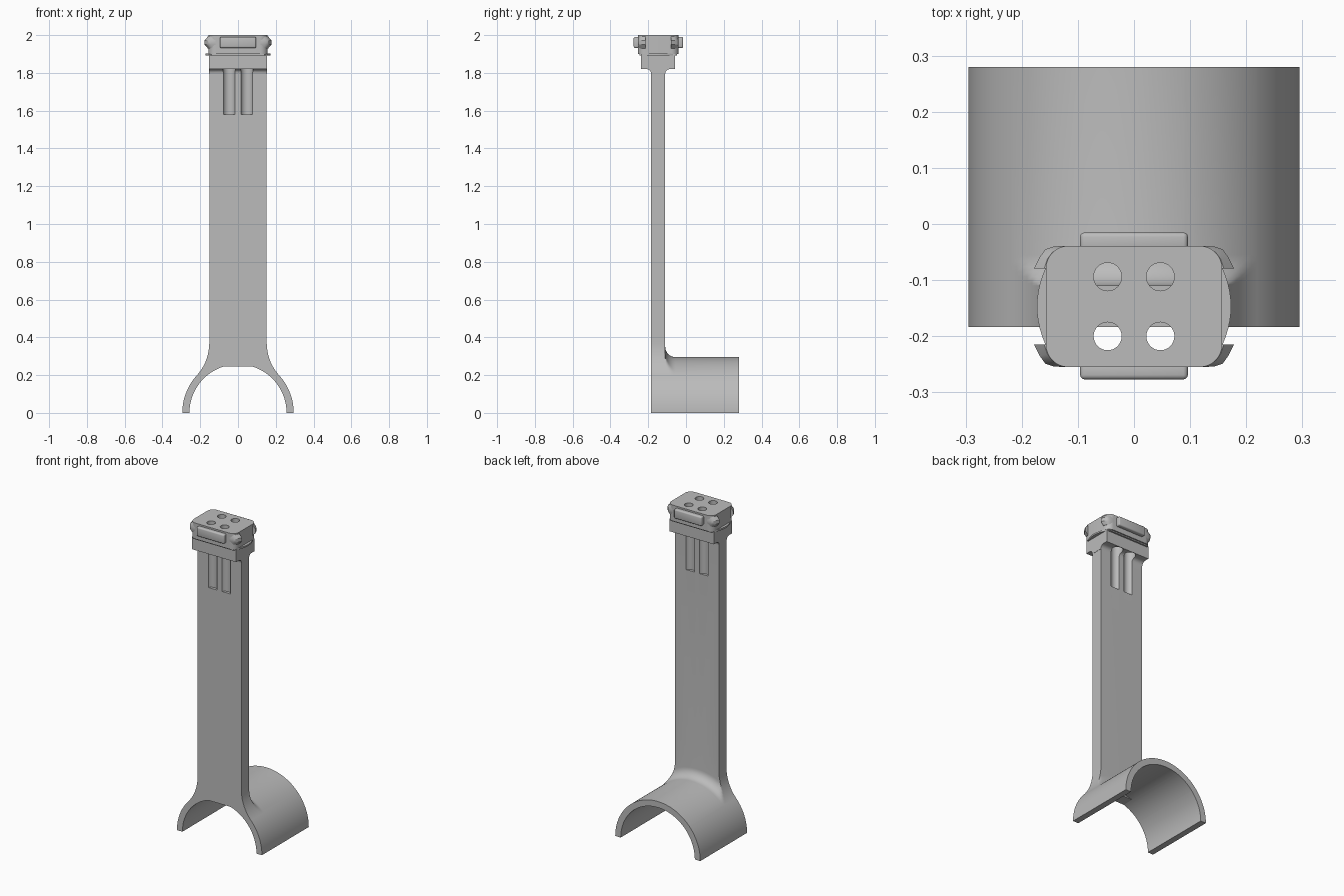
import bpy, bmesh
from math import sin, cos, radians, degrees, atan2, sqrt, pi

cube = bpy.data.objects.get("Cube")
if cube:
    bpy.data.objects.remove(cube, do_unlink=True)

grey = bpy.data.materials.new("plain grey")
grey.use_nodes = True
colour = (0.5, 0.5, 0.5, 1)
grey.diffuse_color = colour
grey.node_tree.nodes["Principled BSDF"].inputs["Base Color"].default_value = colour


def loft(name, rings, bevel=0):
    """Skin a row of equal closed rings and cap both ends."""
    bm = bmesh.new()
    rows = [[bm.verts.new(p) for p in ring] for ring in rings]
    n = len(rows[0])
    for a, b in zip(rows, rows[1:]):
        for i in range(n):
            j = (i + 1) % n
            bm.faces.new((a[i], a[j], b[j], b[i]))
    bm.faces.new(rows[0])
    bm.faces.new(rows[-1])
    bmesh.ops.remove_doubles(bm, verts=bm.verts, dist=1e-5)
    bmesh.ops.recalc_face_normals(bm, faces=bm.faces)
    if bevel:
        bmesh.ops.bevel(bm, geom=bm.edges[:], offset=bevel, segments=3,
                        profile=0.5, affect='EDGES')
    mesh = bpy.data.meshes.new(name)
    bm.to_mesh(mesh)
    bm.free()
    mesh.materials.append(grey)
    obj = bpy.data.objects.new(name, mesh)
    bpy.context.collection.objects.link(obj)
    return obj


def prism(name, outline, z0, z1, bevel=0):
    return loft(name, [[(x, y, z) for x, y in outline] for z in (z0, z1)], bevel)


def rectangle(x, y0, y1):
    return [(-x, y0), (x, y0), (x, y1), (-x, y1)]


def activate(obj):
    bpy.ops.object.select_all(action='DESELECT')
    obj.select_set(True)
    bpy.context.view_layer.objects.active = obj


def drill(obj, radius, z0, z1):
    """Cut the four vertical bores through a part."""
    for x in (-HOLE_X, HOLE_X):
        for y in (MID_Y - HOLE_Y, MID_Y + HOLE_Y):
            circle = [(x + radius * cos(t * pi / 16), y + radius * sin(t * pi / 16))
                      for t in range(32)]
            cutter = prism("bore_cutter", circle, z0, z1)
            cutter.hide_render = True
            mod = obj.modifiers.new("bore", 'BOOLEAN')
            mod.operation, mod.solver, mod.object = 'DIFFERENCE', 'EXACT', cutter
            activate(obj)
            bpy.ops.object.modifier_apply(modifier=mod.name)
            bpy.data.objects.remove(cutter, do_unlink=True)


# Main dimensions
MID_Y, HOLE_X, HOLE_Y = -0.147, 0.047, 0.053
FRONT, ARM_BACK, BACK = -0.184, -0.11, 0.28
OUTER, INNER, ARM_X, ARM_TOP = 0.295, 0.257, 0.152, 1.82
LIP_Z, FILLET = 0.245, 0.055
FLARE_R, FLARE_Z = 0.255, 0.37
FLARE_X = ARM_X + FLARE_R

# Angles from vertical, including each outline corner
tangent = degrees(atan2(FLARE_X, FLARE_Z))
half = sorted({3.0 * i for i in range(1, 31)} | {
    degrees(atan2(ARM_X, ARM_TOP)), degrees(atan2(ARM_X, FLARE_Z)),
    tangent, degrees(atan2(sqrt(INNER**2 - LIP_Z**2), LIP_Z))})
angles = [-a for a in reversed(half)] + [0.0] + half


def flare(a):
    """Distance to the arm side, which flares into the saddle."""
    a = abs(a)
    if a >= tangent:
        return OUTER
    s, c = sin(radians(a)), cos(radians(a))
    if s * FLARE_Z <= c * ARM_X:
        return ARM_X / max(s, 1e-6)
    b = s * FLARE_X + c * FLARE_Z
    return b - sqrt(max(0, b * b - FLARE_X**2 - FLARE_Z**2 + FLARE_R**2))


def section(y, rise=None):
    """Saddle slice; without a rise the slice reaches up the whole arm."""
    out, inn = [], []
    for a in angles:
        s, c = sin(radians(a)), max(cos(radians(a)), 1e-6)
        r = min(flare(a), ARM_TOP / c if rise is None else OUTER + rise)
        q = min(INNER, LIP_Z / c) if rise is None else INNER
        out.append((s * r, y, c * r))
        inn.append((s * q, y, c * q))
    return out + inn[::-1]


# Arm, saddle and the blend between them
slices = [section(FRONT), section(ARM_BACK)]
for i in range(9):
    t = i * pi / 16
    slices.append(section(ARM_BACK + FILLET * (1 - cos(t)), FILLET * (1 - sin(t))))
slices.append(section(BACK, 0))
arm = loft("arm_and_saddle", slices)

# Collar with filleted underside
side = []
for i in range(7):
    t = i * pi / 12
    side.append((0.037 + 0.025 * (1 - cos(t)), ARM_TOP - 0.025 * (1 - sin(t))))
side += [(0.09, ARM_TOP), (0.09, 1.9)]
profile = [(MID_Y - d, z) for d, z in side] + [(MID_Y + d, z) for d, z in reversed(side)]
collar = loft("collar", [[(x, y, z) for y, z in profile] for x in (-0.153, 0.153)])

# Head block with rounded corners
head_outline = []
for k, (sx, sy) in enumerate([(1, 1), (-1, 1), (-1, -1), (1, -1)]):
    for i in range(9):
        t = (k + i / 8) * pi / 2
        head_outline.append((sx * 0.117 + 0.04 * cos(t),
                             MID_Y + sy * 0.068 + 0.04 * sin(t)))
head = prism("head", head_outline, 1.9, 2.0)

# Thin flange with bowed ends
bow = [(0.173 - 0.033 * (i / 8)**2, MID_Y + 0.1 * i / 8) for i in range(-8, 9)]
flange = prism("flange", bow + [(-x, 2 * MID_Y - y) for x, y in bow], 1.893, 1.903)

# Bores through the top, widening to grooves in the arm
drill(arm, 0.034, 1.58, 1.95)
drill(collar, 0.034, 1.58, 1.95)
drill(head, 0.025, 1.85, 2.05)
drill(flange, 0.025, 1.85, 2.05)

# Front and back clip bars
for name, y0, y1 in (("front_bar", -0.277, -0.245), ("back_bar", -0.049, -0.015)):
    prism(name, rectangle(0.096, y0, y1), 1.932, 1.99, 0.008)

# Ridged corner clips
outer = [(0.12, 0.108), (0.143, 0.107), (0.158, 0.102), (0.168, 0.088), (0.178, 0.068)]
inner = [(0.12, 0.1), (0.132, 0.098), (0.14, 0.092), (0.147, 0.083), (0.15, 0.068)]
for sx, xname in ((1, "left"), (-1, "right")):
    for sy, yname in ((1, "back"), (-1, "front")):
        rings = []
        for z, f in ((1.93, 0.35), (1.95, 1), (1.972, 1), (1.992, 0.35)):
            edge = [(p[0] + f * (q[0] - p[0]), p[1] + f * (q[1] - p[1]))
                    for p, q in zip(inner, outer)]
            rings.append([(sx * x, MID_Y + sy * y, z) for x, y in edge + inner[::-1]])
        loft(f"{yname}_{xname}_corner_clip", rings)

# Smooth the curved surfaces, keep hard edges
for obj in bpy.context.collection.objects:
    if obj.type == 'MESH':
        activate(obj)
        bpy.ops.object.shade_smooth_by_angle(angle=radians(30))
